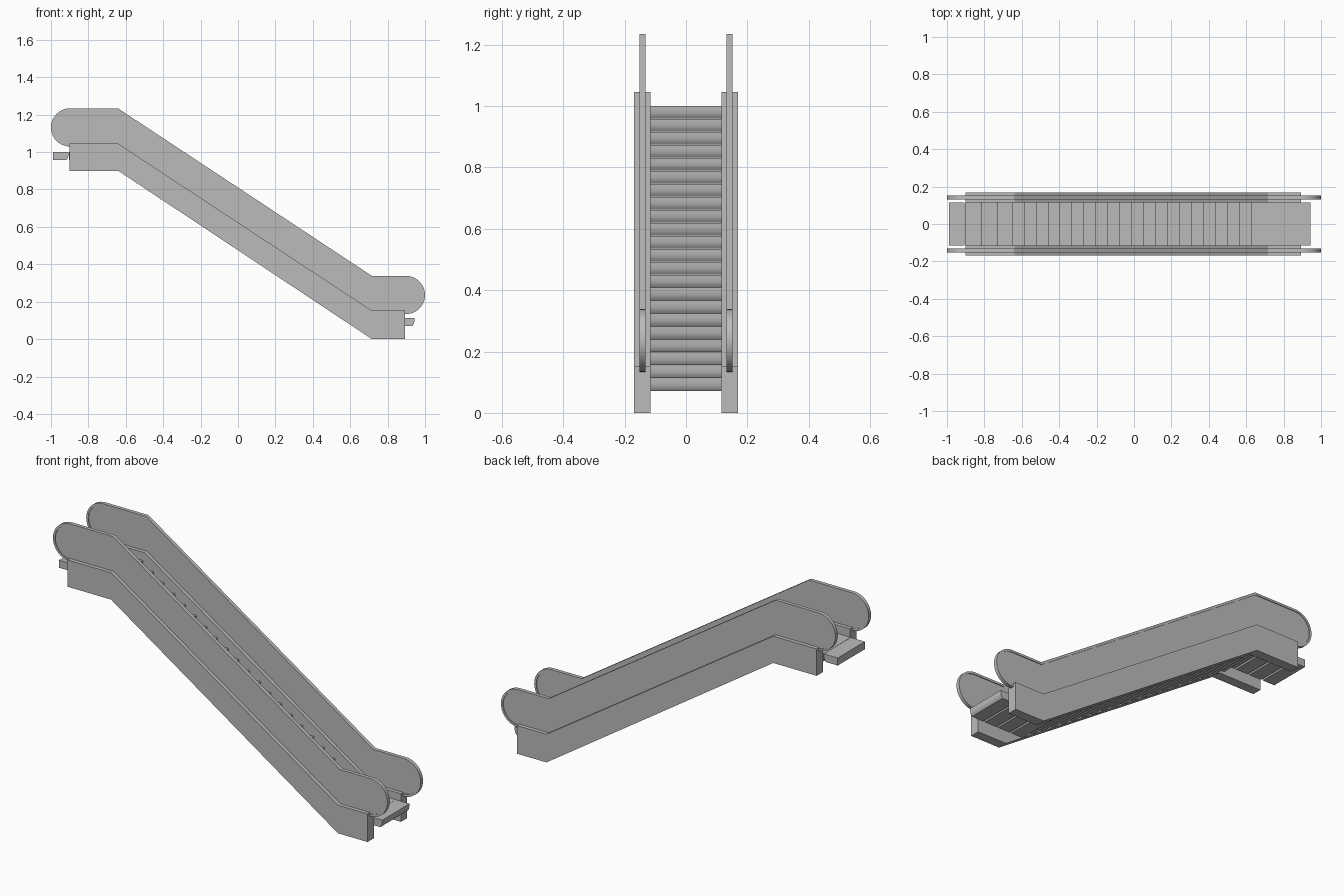
import bpy, bmesh, math
from mathutils import Vector

if "Cube" in bpy.data.objects:
    bpy.data.objects.remove(bpy.data.objects["Cube"])

grey = bpy.data.materials.new("light_grey")
grey.diffuse_color = (0.5, 0.5, 0.5, 1)
grey.use_nodes = True
grey.node_tree.nodes["Principled BSDF"].inputs["Base Color"].default_value = grey.diffuse_color


def finish(name, bm, mirror=False, smooth=False):
    bmesh.ops.recalc_face_normals(bm, faces=bm.faces[:])
    me = bpy.data.meshes.new(name)
    bm.to_mesh(me)
    bm.free()
    me.materials.append(grey)
    ob = bpy.data.objects.new(name, me)
    bpy.context.collection.objects.link(ob)
    if mirror:
        ob.modifiers.new("mirror", 'MIRROR').use_axis = (False, True, False)
    if smooth:
        bpy.ops.object.select_all(action='DESELECT')
        ob.select_set(True)
        bpy.context.view_layer.objects.active = ob
        bpy.ops.object.shade_smooth_by_angle(angle=math.radians(30))
    return ob


def prism(bm, profile, y0, y1):
    """Extrude an x-z outline from y0 to y1."""
    a = [bm.verts.new((x, y0, z)) for x, z in profile]
    b = [bm.verts.new((x, y1, z)) for x, z in profile]
    bm.faces.new(a)
    bm.faces.new(b[::-1])
    n = len(a)
    for i in range(n):
        j = (i + 1) % n
        bm.faces.new((a[i], b[i], b[j], a[j]))


def arc(cx, cz, r, a0, a1, n=20):
    return [(cx + r * math.cos(math.radians(a0 + (a1 - a0) * i / n)),
             cz + r * math.sin(math.radians(a0 + (a1 - a0) * i / n))) for i in range(n + 1)]


def inset(path, d):
    """Mitred offset to the right of an open path."""
    pts = [Vector(p) for p in path]
    out = []
    for i, p in enumerate(pts):
        t0 = (p - pts[i - 1]).normalized() if i else (pts[1] - p).normalized()
        t1 = (pts[i + 1] - p).normalized() if i < len(pts) - 1 else t0
        n0, n1 = Vector((t0.y, -t0.x)), Vector((t1.y, -t1.x))
        m = (n0 + n1).normalized()
        q = p + m * (d / m.dot(n0))
        out.append((q.x, q.y))
    return out


# Side skirts
bm = bmesh.new()
prism(bm, [(-0.9, 0.9), (-0.9, 1.045), (-0.64, 1.045), (0.716, 0.152),
           (0.893, 0.152), (0.893, 0), (0.716, 0), (-0.64, 0.9)], 0.116, 0.169)
finish("side_skirts", bm, mirror=True)

# Handrail path: round the upper end, down the slope, round the lower end
R = 0.102
outer = ([(-0.86, 1.03)] + arc(-0.898, 1.132, R, 270, 90) + [(-0.642, 1.234), (0.716, 0.338)]
         + arc(0.898, 0.236, R, 90, -90) + [(0.86, 0.134)])
inner = inset(outer, 0.012)

# Handrails
bm = bmesh.new()
rings = [[bm.verts.new((x, y, z)) for (x, z), y in
          ((o, 0.132), (o, 0.152), (i, 0.152), (i, 0.132))] for o, i in zip(outer, inner)]
for a, b in zip(rings, rings[1:]):
    for k in range(4):
        m = (k + 1) % 4
        bm.faces.new((a[k], a[m], b[m], b[k]))
bm.faces.new(rings[0])
bm.faces.new(rings[-1][::-1])
finish("handrails", bm, mirror=True, smooth=True)

# Balustrade panels, with the lower edge hidden in the skirts
bm = bmesh.new()
prism(bm, inset(outer, 0.011) + [(0.716, 0.08), (-0.64, 0.97)], 0.136, 0.148)
finish("balustrade_panels", bm, mirror=True)

# Steps: flat run at the top, sloping flight, flat run at the bottom
DEPTH, RUN, RISE = 0.085, 0.0639, 0.0423
noses = [(-0.65 - DEPTH * k, 1.0) for k in (3, 2, 1)]
noses += [(-0.65 + RUN * k, 1.0 - RISE * k) for k in range(22)]
noses += [(0.692 + 0.084 * k, 1.0 - RISE * 21) for k in (1, 2, 3)]
bm = bmesh.new()
for x, z in noses:
    prism(bm, [(x - 0.0835, z), (x, z), (x - 0.0005, z - 0.012), (x - 0.002, z - 0.023),
               (x - 0.005, z - 0.032), (x - 0.012, z - 0.041), (x - 0.0835, z - 0.041)],
          -0.116, 0.116)
finish("steps", bm, smooth=True)
